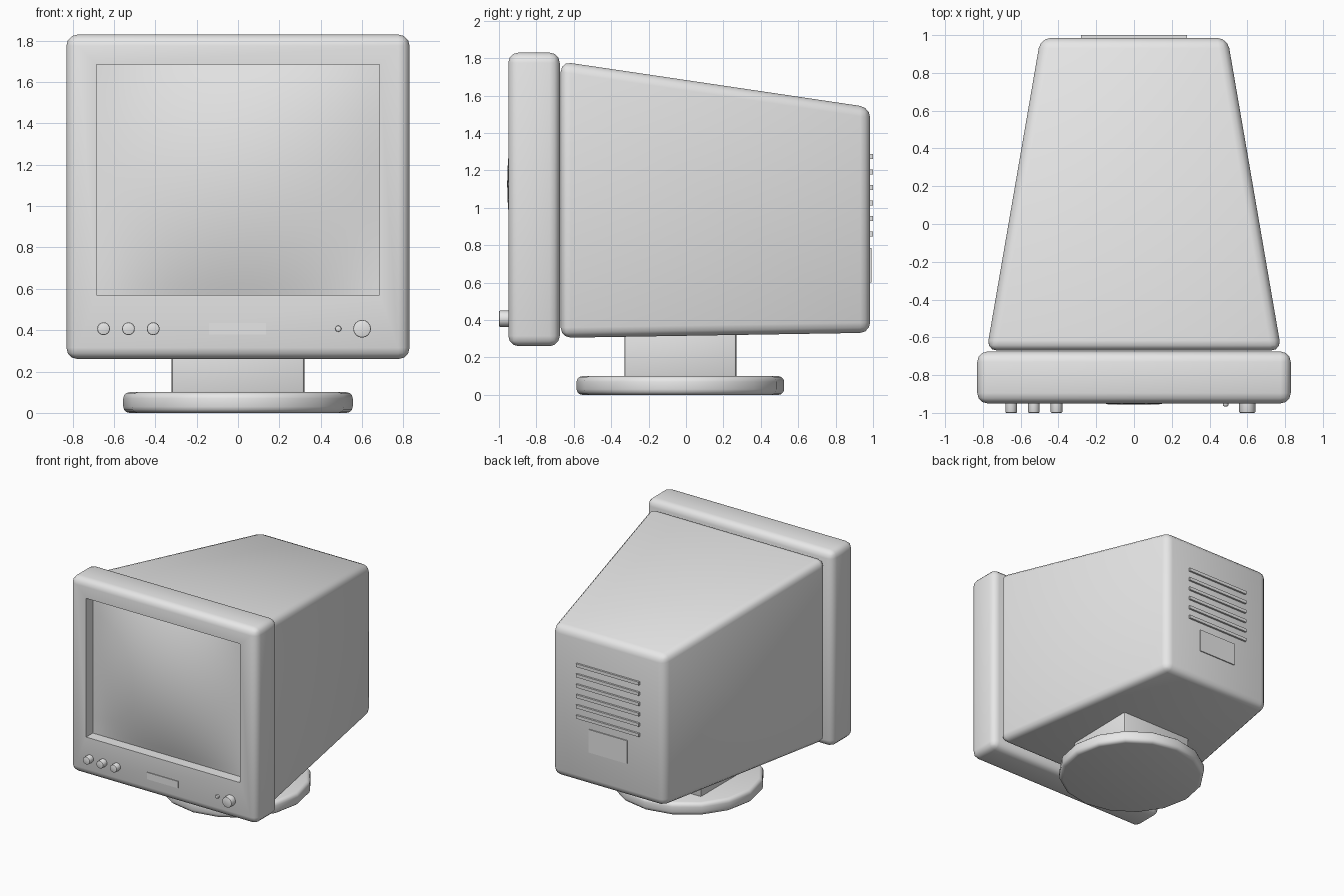
import bpy, bmesh, math
from mathutils import Vector, Matrix

cube = bpy.data.objects.get("Cube")
if cube:
    bpy.data.objects.remove(cube, do_unlink=True)

grey = bpy.data.materials.new("plain_grey")
grey.use_nodes = True
grey.diffuse_color = (0.8, 0.8, 0.8, 1)
grey.node_tree.nodes["Principled BSDF"].inputs["Base Color"].default_value = (0.8, 0.8, 0.8, 1)


def finish(bm, name):
    """Turn a bmesh into a smooth shaded object."""
    bmesh.ops.recalc_face_normals(bm, faces=bm.faces)
    mesh = bpy.data.meshes.new(name)
    bm.to_mesh(mesh)
    bm.free()
    mesh.materials.append(grey)
    obj = bpy.data.objects.new(name, mesh)
    bpy.context.collection.objects.link(obj)
    bpy.ops.object.select_all(action='DESELECT')
    obj.select_set(True)
    bpy.context.view_layer.objects.active = obj
    bpy.ops.object.shade_smooth_by_angle(angle=math.radians(35))
    return obj


def box(lo, hi, bevel=0, segments=3):
    """Box between two corners, with rounded edges."""
    lo, hi = Vector(lo), Vector(hi)
    bm = bmesh.new()
    bmesh.ops.create_cube(bm, size=1)
    for v in bm.verts:
        v.co = [(a + b) / 2 + c * (b - a) for a, b, c in zip(lo, hi, v.co)]
    if bevel:
        round_edges(bm, bevel, segments)
    return bm


def round_edges(bm, width, segments=3):
    bmesh.ops.bevel(bm, geom=bm.edges[:], offset=width, segments=segments,
                    profile=0.5, affect='EDGES', clamp_overlap=True)


def cylinder(radius, depth, sides, matrix):
    bm = bmesh.new()
    bmesh.ops.create_cone(bm, cap_ends=True, segments=sides, radius1=radius,
                          radius2=radius, depth=depth, matrix=matrix)
    return bm


# Screen opening shared by the bezel and the glass
half_w, low, high = 0.685, 0.57, 1.685
mid, half_h = (low + high) / 2, (high - low) / 2

# Bezel with a recessed opening
bm = box((-0.83, -0.95, 0.26), (0.83, -0.675, 1.83), 0.055)
front = min(bm.faces, key=lambda f: (round(f.calc_center_median().y, 3), -f.calc_area()))
bmesh.ops.inset_individual(bm, faces=[front], thickness=0.1)
for v in front.verts:
    v.co.x = math.copysign(half_w, v.co.x)
    v.co.z = high if v.co.z > mid else low
ext = bmesh.ops.extrude_discrete_faces(bm, faces=[front])
bmesh.ops.translate(bm, verts=ext["faces"][0].verts, vec=(0, 0.11, 0))
finish(bm, "bezel")

# Bulging glass
bm = bmesh.new()
bmesh.ops.create_grid(bm, x_segments=20, y_segments=20, size=1)
for v in bm.verts:
    u, w = v.co.x, v.co.y
    v.co = (u * half_w, -0.865 - 0.091 * (1 - u * u) * (1 - w * w), mid + w * half_h)
bmesh.ops.reverse_faces(bm, faces=[f for f in bm.faces if f.normal.y > 0])
screen = finish(bm, "screen")
screen.data.update()
if screen.data.polygons[0].normal.y > 0:
    screen.data.flip_normals()

# Tapered rear housing
bm = box((-0.78, -0.67, 0.305), (0.78, 0.985, 1.782))
for v in bm.verts:
    if v.co.y > 0:
        v.co.x = math.copysign(0.495, v.co.x)
        v.co.z = 1.537 if v.co.z > 1 else 0.332
round_edges(bm, 0.055)
finish(bm, "rear_housing")

# Stand
finish(box((-0.322, -0.33, 0.09), (0.322, 0.27, 0.4), 0.015, 2), "stand_neck")
bm = cylinder(0.555, 0.1, 16, Matrix.Translation((0, -0.03, 0.05)))
rims = [e for e in bm.edges if abs(e.verts[0].co.z - e.verts[1].co.z) < 0.01]
bmesh.ops.bevel(bm, geom=rims, offset=0.03, segments=3, profile=0.5, affect='EDGES')
finish(bm, "stand_base")

# Front controls: three buttons, an indicator and a power knob
controls = [("button_right", -0.65, 0.031, -1.0), ("button_middle", -0.53, 0.031, -1.0),
            ("button_left", -0.41, 0.031, -1.0), ("indicator_light", 0.485, 0.015, -0.965),
            ("power_knob", 0.6, 0.043, -1.0)]
for name, x, radius, tip in controls:
    depth = -0.94 - tip
    place = Matrix.Translation((x, tip + depth / 2, 0.407)) @ Matrix.Rotation(math.pi / 2, 4, 'X')
    bm = cylinder(radius, depth, 16, place)
    rim = [e for e in bm.edges if all(v.co.y < tip + 0.001 for v in e.verts)]
    bmesh.ops.bevel(bm, geom=rim, offset=0.006, segments=2, profile=0.5, affect='EDGES')
    finish(bm, name)

# Blank front plate
finish(box((-0.14, -0.956, 0.38), (0.136, -0.947, 0.435)), "front_plate")

# Back slats and rating plate
for i in range(6):
    z = 1.275 - i * 0.083
    finish(box((-0.28, 0.975, z - 0.013), (0.28, 1.0, z + 0.013)), f"vent_slat_{i + 1}")
finish(box((-0.17, 0.98, 0.6), (0.17, 0.993, 0.785)), "back_plate")
